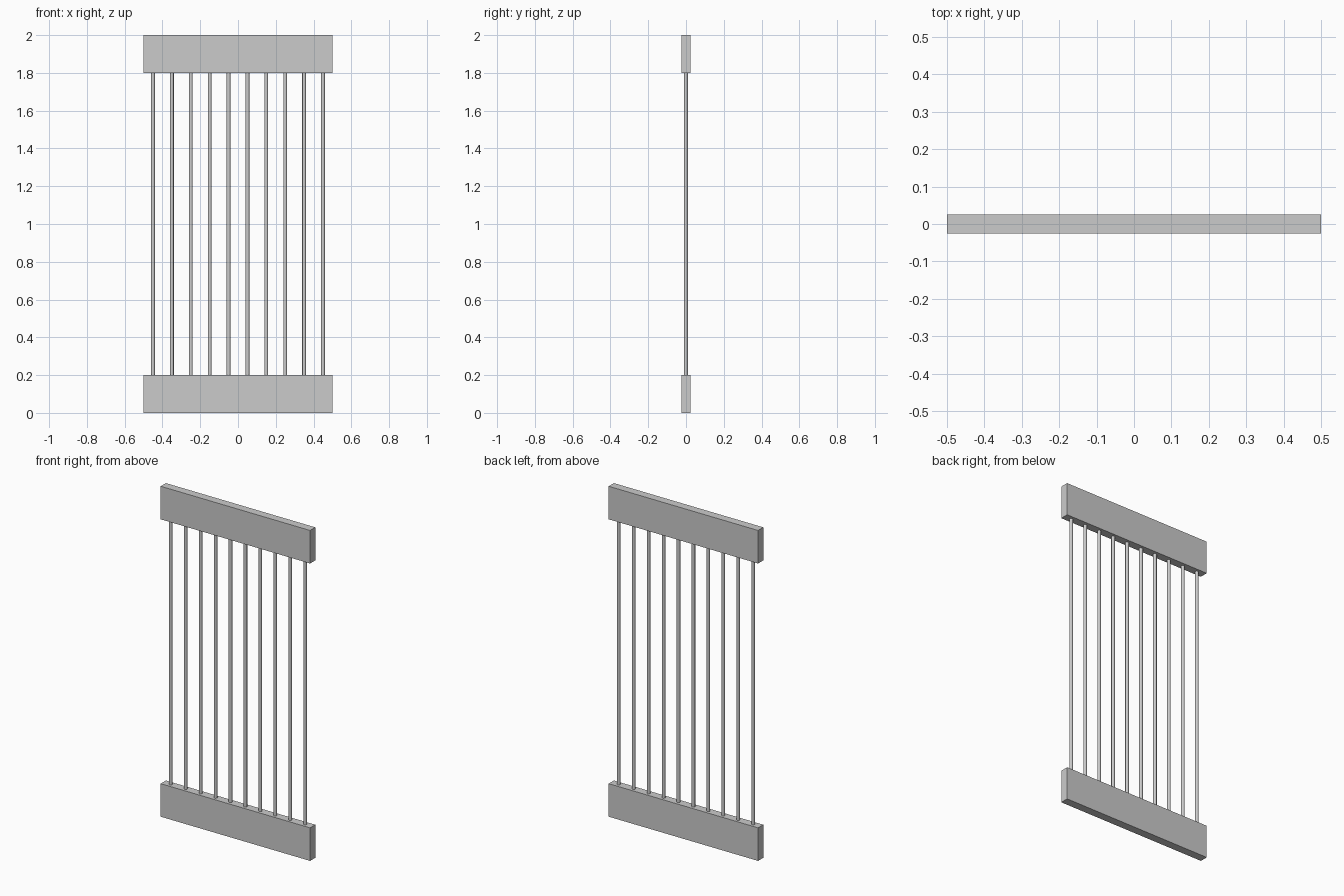
import bpy

if "Cube" in bpy.data.objects:
    bpy.data.objects.remove(bpy.data.objects["Cube"])

RAIL_SIZE = (1.0, 0.05, 0.2)
BAR_RADIUS, BAR_BOTTOM, BAR_TOP = 0.01, 0.2, 1.8
BAR_COUNT, BAR_SPACING = 10, 0.1


def add_rail(name, z):
    bpy.ops.mesh.primitive_cube_add(size=1, location=(0, 0, z))
    rail = bpy.context.object
    rail.name = name
    rail.scale = RAIL_SIZE
    bpy.ops.object.transform_apply(location=False, rotation=False, scale=True)


def add_bar(name, x):
    bpy.ops.mesh.primitive_cylinder_add(
        vertices=16, radius=BAR_RADIUS, depth=BAR_TOP - BAR_BOTTOM,
        location=(x, 0, (BAR_TOP + BAR_BOTTOM) / 2))
    bpy.context.object.name = name
    bpy.ops.object.shade_smooth_by_angle()


# Flat rails at the bottom and top
add_rail("bottom_rail", 0.1)
add_rail("top_rail", 1.9)

# Evenly spaced round bars between the rails
for i in range(BAR_COUNT):
    add_bar(f"bar_{i + 1}", (i - (BAR_COUNT - 1) / 2) * BAR_SPACING)
